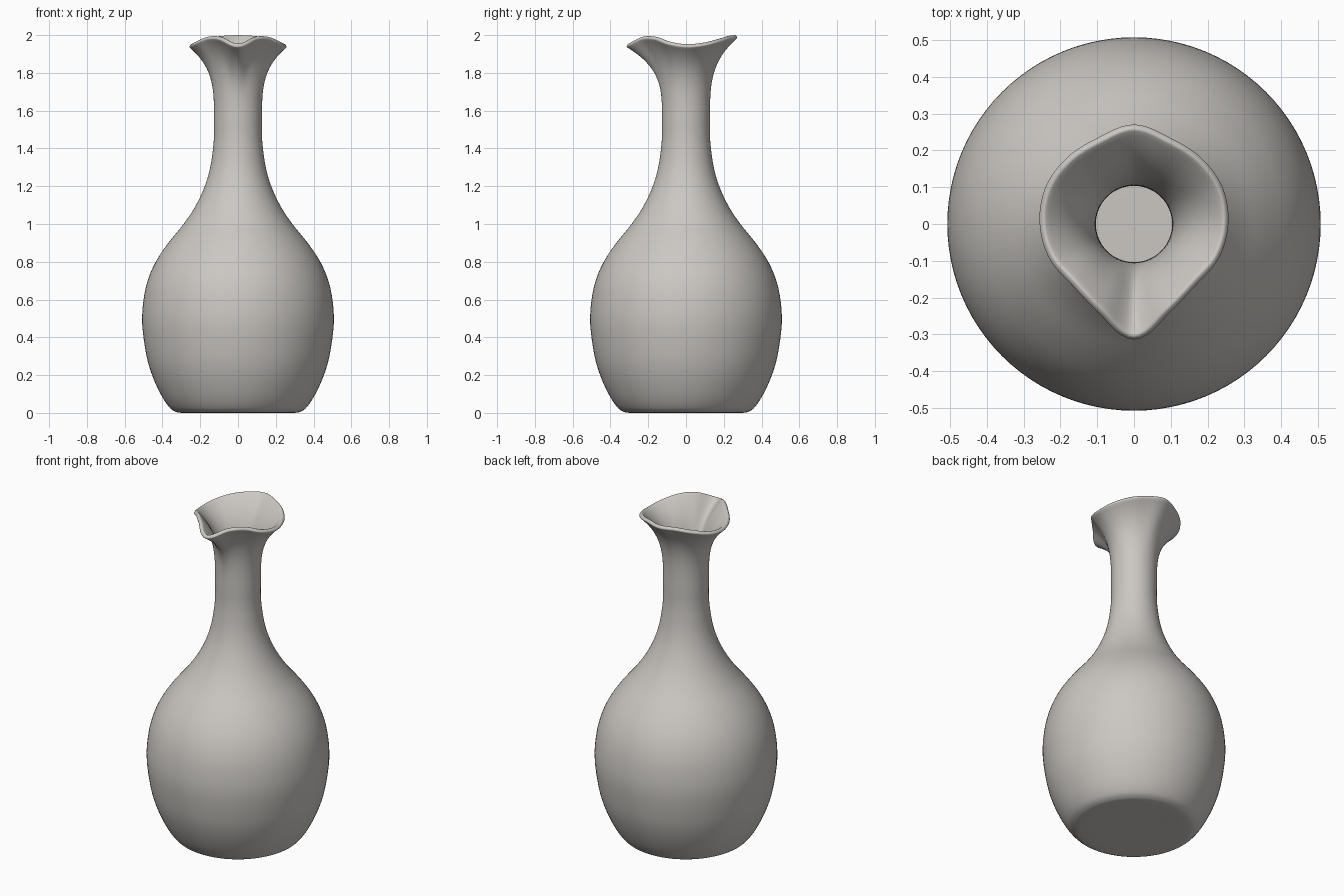
import bpy, bmesh, math

if "Cube" in bpy.data.objects:
    bpy.data.objects.remove(bpy.data.objects["Cube"])

SEG = 96

def spline(pts, i, t):
    # Catmull-Rom between pts[i] and pts[i+1], with clamped ends
    g = lambda k: pts[max(0, min(len(pts) - 1, k))]
    a, b, c, d = g(i - 1), g(i), g(i + 1), g(i + 2)
    return [0.5 * (2*q + (r - p)*t + (2*p - 5*q + 4*r - s)*t*t + (3*q - p - 3*r + s)*t**3)
            for p, q, r, s in zip(a, b, c, d)]

# outer profile (radius, height) from base centre to the narrow neck
body = [(0.15, 0), (0.29, 0), (0.335, 0.008), (0.368, 0.035), (0.41, 0.1), (0.455, 0.2),
        (0.486, 0.31), (0.507, 0.47), (0.50, 0.6), (0.475, 0.71), (0.43, 0.81), (0.365, 0.905),
        (0.288, 1.0), (0.225, 1.095), (0.176, 1.2), (0.147, 1.3), (0.132, 1.4), (0.127, 1.47),
        (0.127, 1.55)]
profile = [spline(body, i, k / 4) for i in range(len(body) - 1) for k in range(4)]

# lip outline (radius, height) every 22.5 degrees from the front spout round to the back
lip = [(0.317, 1.938), (0.262, 1.978), (0.240, 1.979), (0.252, 1.953), (0.260, 1.938),
       (0.264, 1.946), (0.260, 1.966), (0.258, 1.982), (0.274, 1.986)]
ring = lip[1:3][::-1] + lip + lip[-3:-1][::-1]

def lip_at(angle):
    a = abs(math.atan2(math.sin(angle), math.cos(angle))) / math.radians(22.5)
    i = min(int(a), 7)
    return spline(ring, i + 2, a - i)

bm = bmesh.new()
angles = [2 * math.pi * k / SEG for k in range(SEG)]      # 0 = front (-y)
rows = []

def add_row(points):
    rows.append([bm.verts.new((r * math.sin(a), -r * math.cos(a), z))
                 for a, (r, z) in zip(angles, points)])

for r, z in profile:
    add_row([(r, z)] * SEG)
# flared neck blending into the wavy lip
N = 28
for k in range(N + 1):
    t = k / N
    pts = []
    for a in angles:
        R, Z = lip_at(a)
        pts.append((0.127 + (R - 0.127) * t**3.5, 1.55 + (Z - 1.55) * t))
    add_row(pts)

# faces wound outwards so the wall grows inwards
for lo, hi in zip(rows, rows[1:]):
    for k in range(SEG):
        n = (k + 1) % SEG
        bm.faces.new((lo[k], lo[n], hi[n], hi[k]))
centre = bm.verts.new((0, 0, 0))
for k in range(SEG):
    bm.faces.new((centre, rows[0][(k + 1) % SEG], rows[0][k]))

mesh = bpy.data.meshes.new("carafe")
bm.to_mesh(mesh)
bm.free()
carafe = bpy.data.objects.new("carafe", mesh)
bpy.context.collection.objects.link(carafe)

clay = bpy.data.materials.new("warm grey clay")
clay.diffuse_color = (0.6, 0.575, 0.54, 1)
clay.use_nodes = True
clay.node_tree.nodes["Principled BSDF"].inputs["Base Color"].default_value = clay.diffuse_color
mesh.materials.append(clay)

# hollow wall with a rounded lip
wall = carafe.modifiers.new("wall", 'SOLIDIFY')
wall.thickness = 0.023
wall.offset = -1
soft = carafe.modifiers.new("soft lip", 'BEVEL')
soft.width = 0.008
soft.segments = 3
soft.limit_method = 'ANGLE'
soft.angle_limit = math.radians(50)

bpy.context.view_layer.objects.active = carafe
carafe.select_set(True)
bpy.ops.object.shade_smooth()
